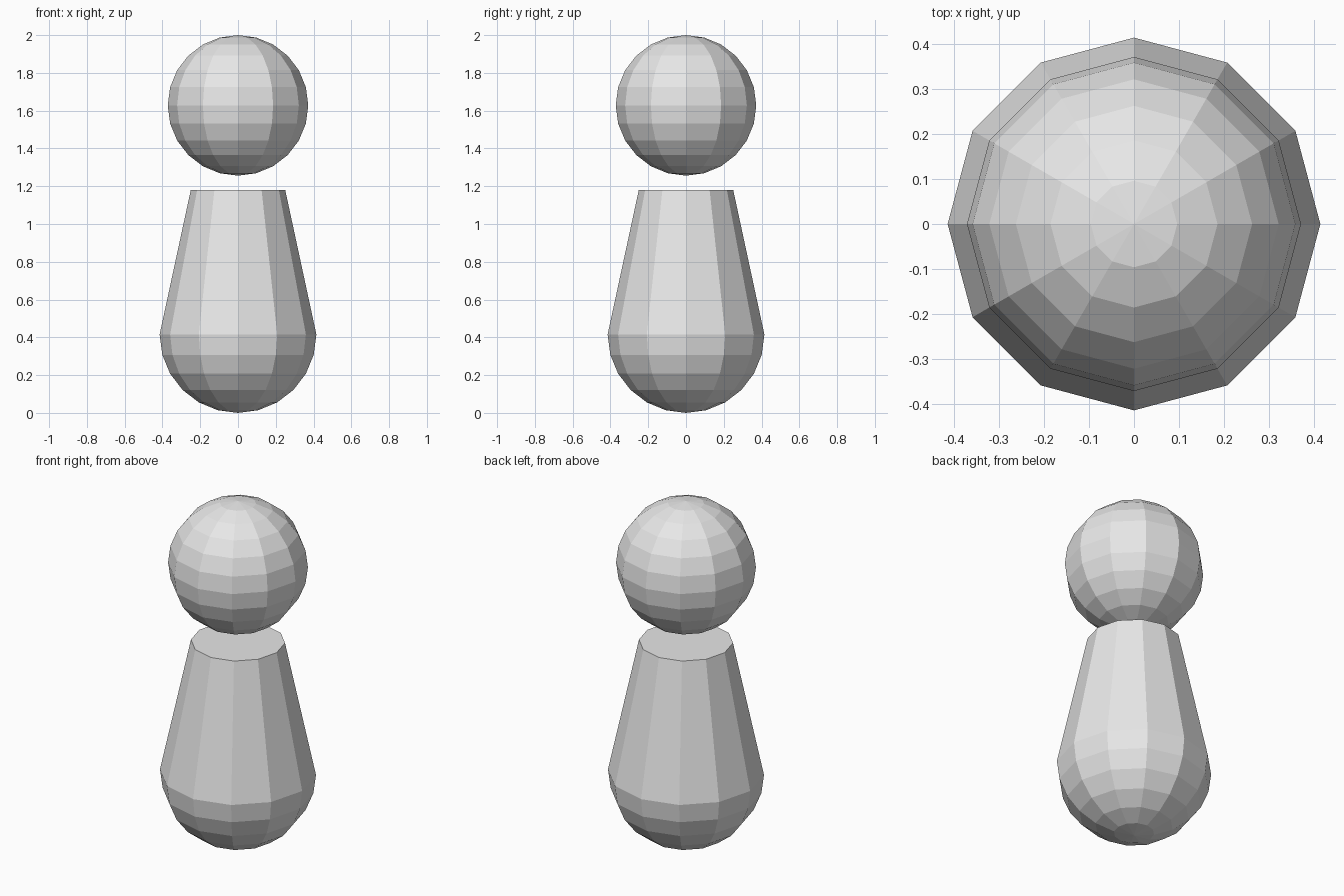
import bpy
import bmesh
from math import sin, cos, pi

cube = bpy.data.objects.get("Cube")
if cube:
    bpy.data.objects.remove(cube, do_unlink=True)

SIDES = 12
STEP = pi / 12  # angle between rings
BODY_R, HEAD_R = 0.415, 0.372

grey = bpy.data.materials.new("light_grey")
grey.use_nodes = True
colour = (0.8, 0.8, 0.8, 1)
grey.diffuse_color = colour
grey.node_tree.nodes["Principled BSDF"].inputs["Base Color"].default_value = colour


def lathe(name, profile):
    """Turn (radius, z) rings, listed bottom to top, into a closed flat-faced solid."""
    bm = bmesh.new()
    rings = []
    for r, z in profile:
        count = SIDES if r > 1e-5 else 1
        rings.append([bm.verts.new((r * cos(2 * pi * i / SIDES), r * sin(2 * pi * i / SIDES), z))
                      for i in range(count)])
    for low, high in zip(rings, rings[1:]):
        for i in range(SIDES):
            j = (i + 1) % SIDES
            corners = [low[i % len(low)], low[j % len(low)],
                       high[j % len(high)], high[i % len(high)]]
            bm.faces.new(list(dict.fromkeys(corners)))
    if len(rings[-1]) > 1:
        bm.faces.new(rings[-1])
    bmesh.ops.recalc_face_normals(bm, faces=bm.faces)
    mesh = bpy.data.meshes.new(name)
    bm.to_mesh(mesh)
    bm.free()
    mesh.materials.append(grey)
    obj = bpy.data.objects.new(name, mesh)
    bpy.context.collection.objects.link(obj)
    return obj


def arc(radius, centre_z, steps):
    """Circle profile rising from the bottom pole."""
    return [(radius * sin(k * STEP), centre_z - radius * cos(k * STEP))
            for k in range(steps + 1)]


# Body: rounded base tapering to a flat top
lathe("body", arc(BODY_R, BODY_R, 6) + [(0.25, 1.18)])

# Head: ball floating above the body
lathe("head", arc(HEAD_R, 2 - HEAD_R, 12))
